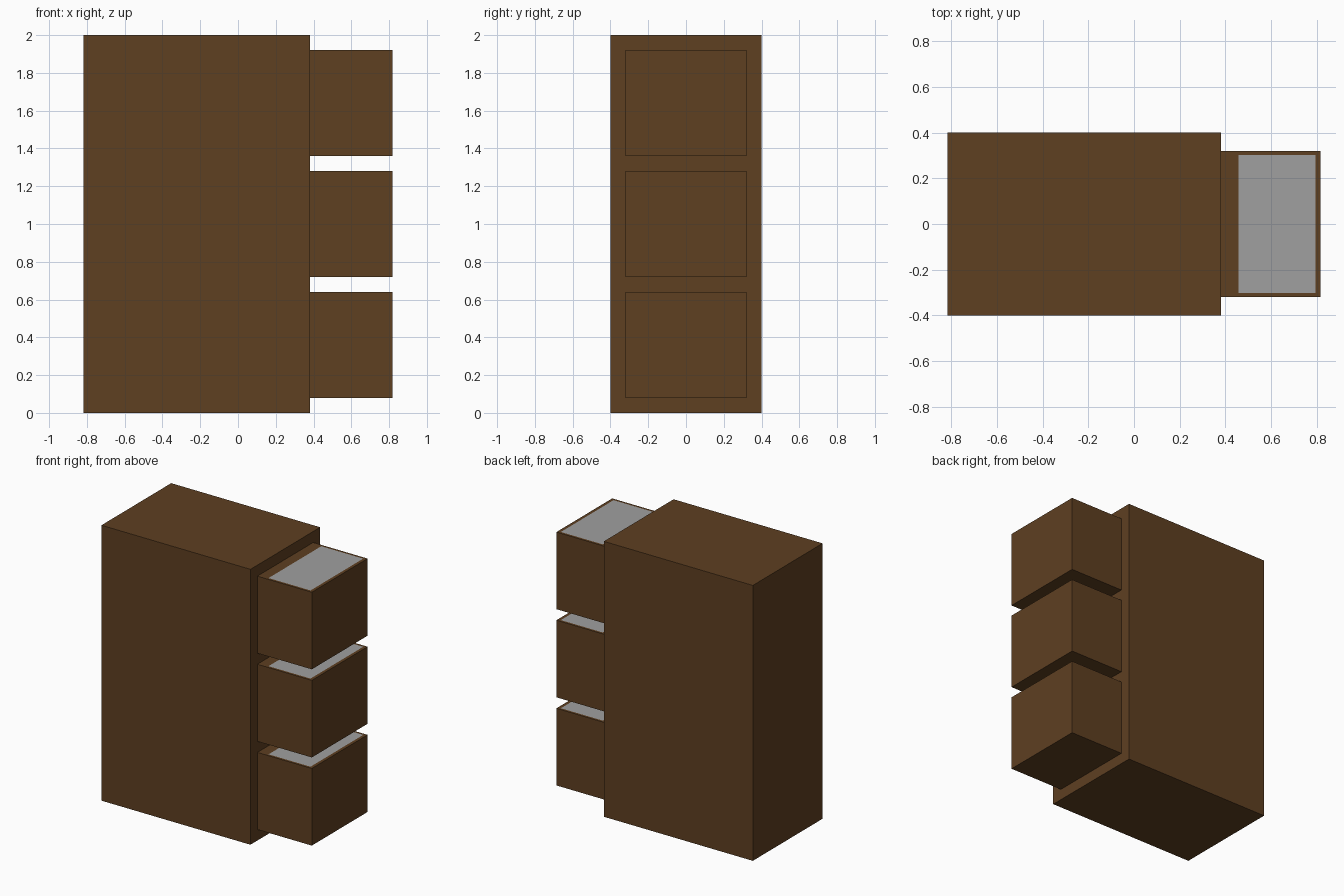
import bpy, bmesh

if "Cube" in bpy.data.objects:
    bpy.data.objects.remove(bpy.data.objects["Cube"])


def material(name, rgb):
    m = bpy.data.materials.new(name)
    m.diffuse_color = (*rgb, 1.0)
    m.use_nodes = True
    m.node_tree.nodes["Principled BSDF"].inputs["Base Color"].default_value = m.diffuse_color
    return m


wood = material("brown_wood", (0.112, 0.050, 0.0152))
filling = material("grey_filling", (0.352, 0.352, 0.352))


def box_mesh(lo, hi):
    bm = bmesh.new()
    bmesh.ops.create_cube(bm, size=1.0)
    for v in bm.verts:
        for i in range(3):
            v.co[i] = hi[i] if v.co[i] > 0 else lo[i]
    return bm


def finish(bm, name):
    bm.normal_update()
    me = bpy.data.meshes.new(name)
    bm.to_mesh(me)
    bm.free()
    me.materials.append(wood)
    me.materials.append(filling)
    ob = bpy.data.objects.new(name, me)
    bpy.context.collection.objects.link(ob)
    return ob


# Cabinet body
BACK, FACE, FRONT = -0.817, 0.38, 0.817
finish(box_mesh((BACK, -0.4, 0), (FACE, 0.4, 2)), "cabinet_body")

# Three open drawers, each with a flush grey panel in its top
for n in range(3):
    z = 0.08 + 0.64 * n
    bm = box_mesh((FACE, -0.32, z), (FRONT, 0.32, z + 0.56))
    bm.normal_update()
    top = next(f for f in bm.faces if f.normal.z > 0.9)
    bmesh.ops.inset_region(bm, faces=[top], thickness=0.025)
    top.material_index = 1
    # wider brown strip beside the cabinet
    for v in top.verts:
        v.co.x = 0.457 if v.co.x < 0.6 else FRONT - 0.023
    # the end against the cabinet is hidden
    bm.normal_update()
    hidden = [f for f in bm.faces if f.normal.x < -0.9]
    bmesh.ops.delete(bm, geom=hidden, context='FACES')
    finish(bm, f"drawer_{n + 1}")
